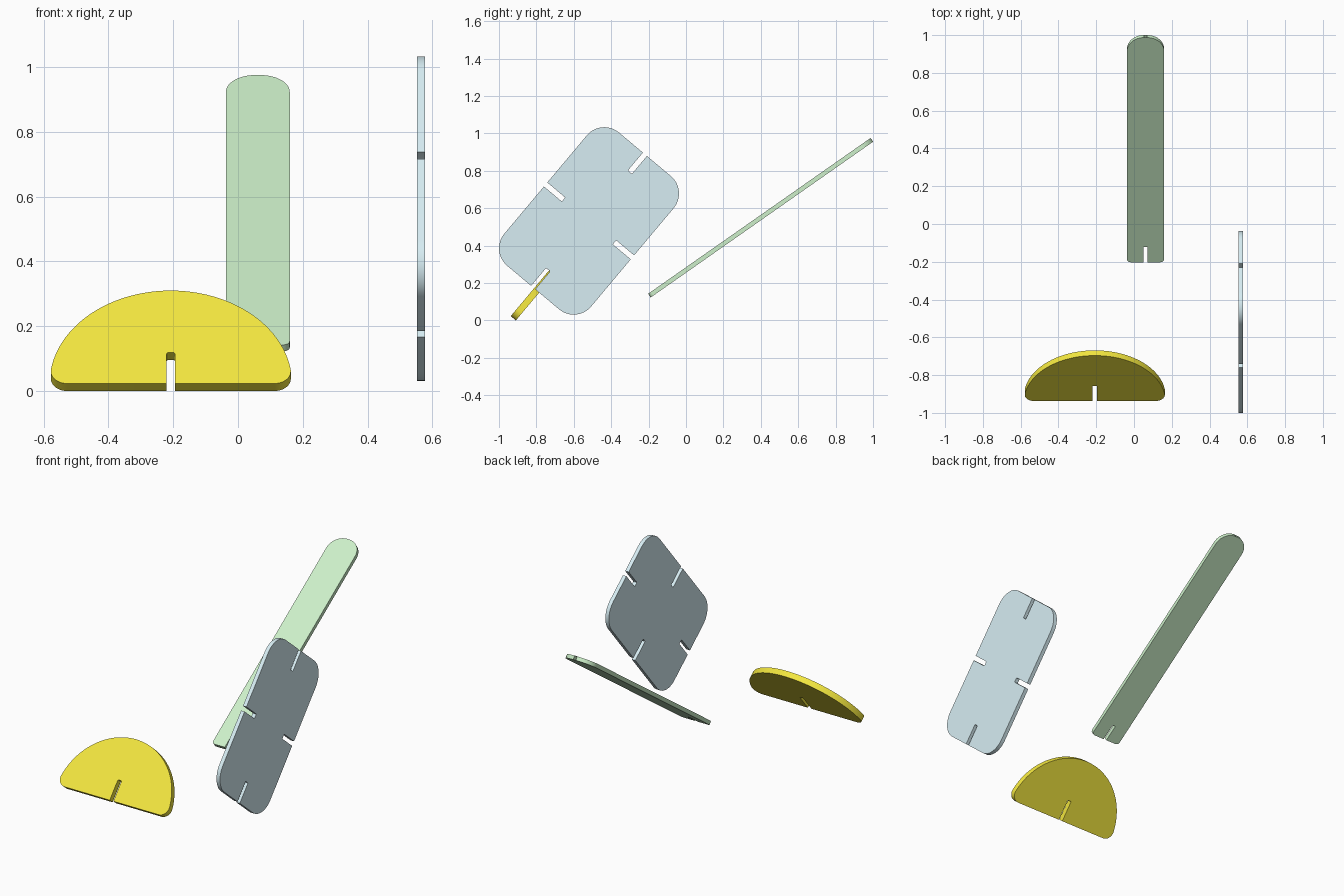
import bpy, bmesh
from math import cos, sin, pi, radians, hypot, asin
from mathutils import Matrix, Vector

if "Cube" in bpy.data.objects:
    bpy.data.objects.remove(bpy.data.objects["Cube"])


def slot(x, y, dx, dy, width, depth, r=0.005):
    """Corners of a notch cut inward along (dx, dy) from an edge point."""
    ax, ay, h = dy, -dx, width / 2
    ex, ey = x + dx * depth, y + dy * depth
    return [(x - ax * h, y - ay * h, 0), (ex - ax * h, ey - ay * h, r),
            (ex + ax * h, ey + ay * h, r), (x + ax * h, y + ay * h, 0)]


def arc(cx, cy, r, a0, a1, n):
    return [(cx + r * cos(a0 + (a1 - a0) * i / n),
             cy + r * sin(a0 + (a1 - a0) * i / n), 0) for i in range(n + 1)]


def fillet(corners, n=12):
    """Round the right-angled corners given as (x, y, radius)."""
    pts = []
    for i, (x, y, r) in enumerate(corners):
        p = Vector((x, y))
        if r == 0:
            pts.append(p)
            continue
        a = (Vector(corners[i - 1][:2]) - p).normalized() * r
        b = (Vector(corners[(i + 1) % len(corners)][:2]) - p).normalized() * r
        steps = n if r > 0.015 else 4
        for k in range(steps + 1):
            t = pi / 2 * k / steps
            pts.append(p + a + b - b * cos(t) - a * sin(t))
    return pts


def panel(name, corners, thick, axes, centre, colour):
    """Extrude an outline about its mid plane and place it in the world."""
    bm = bmesh.new()
    face = bm.faces.new([bm.verts.new((p.x, p.y, -thick / 2)) for p in fillet(corners)])
    ext = bmesh.ops.extrude_face_region(bm, geom=[face])
    bmesh.ops.translate(bm, vec=(0, 0, thick),
                        verts=[v for v in ext["geom"] if isinstance(v, bmesh.types.BMVert)])
    bmesh.ops.recalc_face_normals(bm, faces=bm.faces)
    mesh = bpy.data.meshes.new(name)
    bm.to_mesh(mesh)
    bm.free()
    obj = bpy.data.objects.new(name, mesh)
    bpy.context.collection.objects.link(obj)
    obj.matrix_world = Matrix.Translation(centre) @ axes
    mat = bpy.data.materials.new(name + "_colour")
    mat.diffuse_color = (*colour, 1)
    mat.use_nodes = True
    mat.node_tree.nodes["Principled BSDF"].inputs["Base Color"].default_value = mat.diffuse_color
    mesh.materials.append(mat)
    bpy.ops.object.select_all(action='DESELECT')
    obj.select_set(True)
    bpy.context.view_layer.objects.active = obj
    bpy.ops.object.shade_smooth_by_angle(angle=radians(30))


# Side panel: upright rounded rectangle with a slot in the middle of each edge
w, l, r, sw, sd = 0.303, 0.465, 0.122, 0.028, 0.125
side = ([(-w, -l, r)] + slot(0, -l, 0, 1, sw, sd) +
        [(w, -l, r)] + slot(w, 0, -1, 0, sw, sd) +
        [(w, l, r)] + slot(0, l, 0, -1, sw, sd) +
        [(-w, l, r)] + slot(-w, 0, 1, 0, sw, sd))
c, s = cos(radians(50)), sin(radians(50))
side_axes = Matrix(((0, 0, 1, 0), (s, c, 0, 0), (-c, s, 0, 0), (0, 0, 0, 1)))
panel("side_panel", side, 0.024, side_axes, (0.565, -0.5185, 0.532), (0.68, 0.85, 0.90))

# Long strip: round top end, nearly square lower end, slot at both ends
w, l = 0.0985, 0.726
strip = ([(-w, -l, 0.02)] + slot(0, -l, 0, 1, 0.02, 0.1, 0.002) +
         [(w, -l, 0.02), (w, l, 0.09)] + slot(0, l, 0, -1, 0.02, 0.1, 0.002) +
         [(-w, l, 0.09)])
panel("long_strip", strip, 0.024, Matrix.Rotation(radians(35), 4, 'X'),
      (0.0613, 0.399, 0.549), (0.61, 0.87, 0.59))

# Half disc: semicircle with rounded lower corners and one slot
R, k = 0.3745, 0.05
cx = ((R - k) ** 2 - k ** 2) ** 0.5
a = asin(k / (R - k))
base = -R / 2
disc = (slot(0, base, 0, 1, 0.025, 0.125) +
        arc(cx, base + k, k, -pi / 2, a, 12)[:-1] +
        arc(0, base, R, a, pi - a, 48)[:-1] +
        arc(-cx, base + k, k, pi - a, 1.5 * pi, 12))
panel("half_disc", disc, 0.036, Matrix.Rotation(radians(50), 4, 'X'),
      (-0.2075, -0.803, 0.155), (0.90, 0.80, 0.05))
